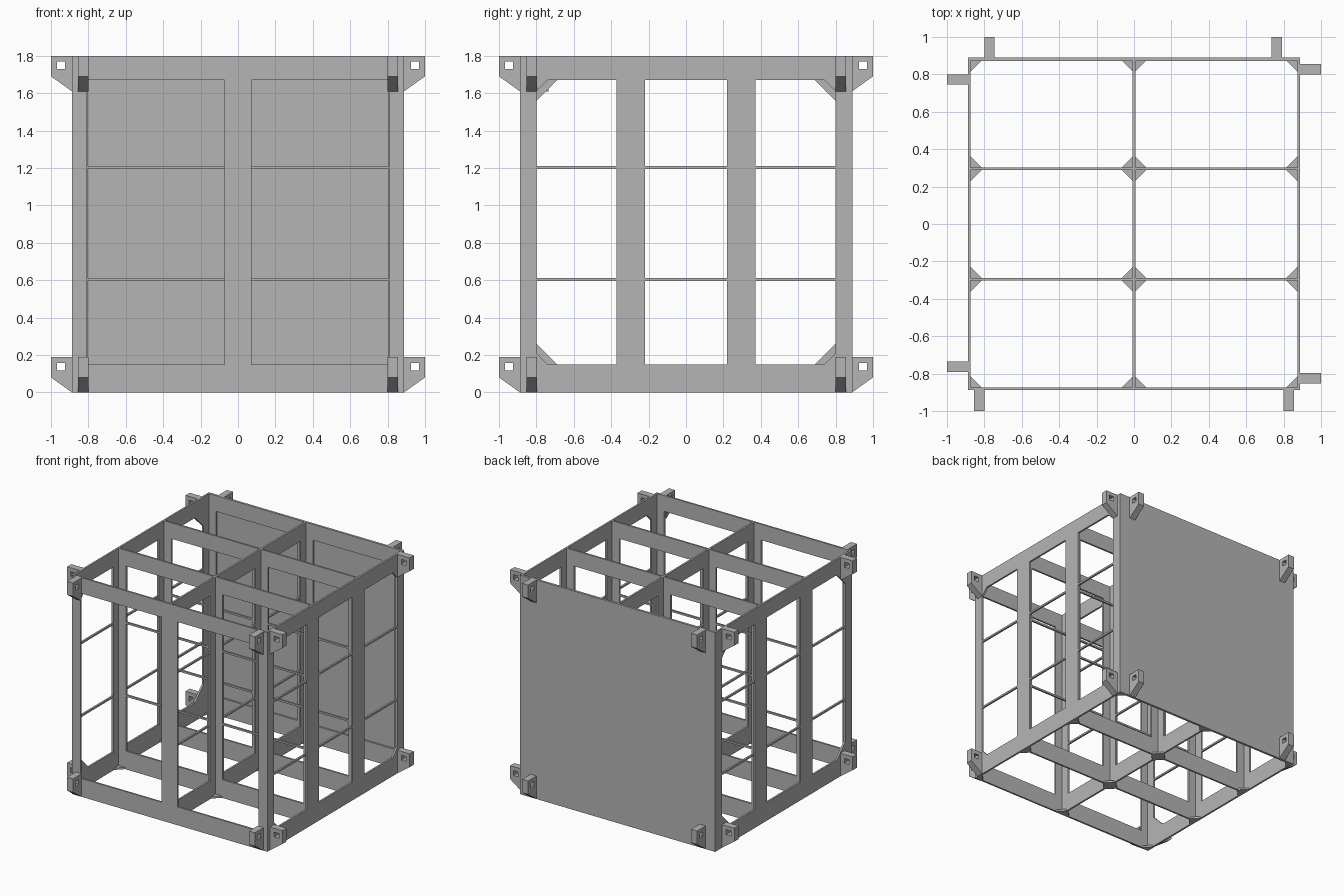
import bpy, bmesh
from math import radians
from mathutils import Matrix, Vector

cube = bpy.data.objects.get("Cube")
if cube:
    bpy.data.objects.remove(cube, do_unlink=True)

OUT, T, H = 0.888, 0.015, 1.8      # outer half width, sheet thickness, height
IN, HT = OUT - T, T / 2
BEAM_LOW, BEAM_TOP = 0.15, 1.67    # bottom and top beam edges
ROW = 0.295                        # offset of the cross partitions

grey = bpy.data.materials.new("Matte grey")
grey.use_nodes = True
grey.diffuse_color = (0.46, 0.46, 0.46, 1)
grey.node_tree.nodes["Principled BSDF"].inputs["Base Color"].default_value = grey.diffuse_color


def prism(name, faces, push, matrix=Matrix()):
    """Extrude a set of flat polygons along push and place the result."""
    bm = bmesh.new()
    for pts in faces:
        bm.faces.new([bm.verts.new(p) for p in pts])
    bmesh.ops.remove_doubles(bm, verts=bm.verts, dist=1e-4)
    bmesh.ops.recalc_face_normals(bm, faces=bm.faces)
    ext = bmesh.ops.extrude_face_region(bm, geom=bm.faces[:], use_keep_orig=True)
    moved = [g for g in ext["geom"] if isinstance(g, bmesh.types.BMVert)]
    bmesh.ops.translate(bm, verts=moved, vec=Vector(push))
    bmesh.ops.recalc_face_normals(bm, faces=bm.faces)
    mesh = bpy.data.meshes.new(name)
    bm.to_mesh(mesh)
    bm.free()
    mesh.transform(matrix)
    mesh.materials.append(grey)
    obj = bpy.data.objects.new(name, mesh)
    bpy.context.collection.objects.link(obj)
    return obj


def place(x=0, y=0, turn=0):
    return Matrix.Translation((x, y, 0)) @ Matrix.Rotation(radians(turn), 4, "Z")


def wall(name, us, matrix, bars=True):
    """Sheet with windows between every other pair of us, split by thin bars."""
    zs = [0, BEAM_LOW, BEAM_TOP, H]
    if bars:
        zs[2:2] = [0.597, 0.612, 1.195, 1.21]
    cells = []
    for i, (a, b) in enumerate(zip(us, us[1:])):
        for j, (c, d) in enumerate(zip(zs, zs[1:])):
            if not (i % 2 and j % 2):
                cells.append([(a, 0, c), (b, 0, c), (b, 0, d), (a, 0, d)])
    return prism(name, cells, (0, T, 0), matrix)


# Outer walls and the sheet closing the back
two = [-OUT, -0.81, -0.072, 0.072, 0.81, OUT]
three = [-IN, -0.8, -0.372, -0.218, 0.218, 0.372, 0.8, IN]
wall("front_wall", two, place(y=-OUT), bars=False)
wall("back_frame", two, place(y=IN - 0.002), bars=False)
sheet = [(-OUT, 0, 0), (OUT, 0, 0), (OUT, 0, H), (-OUT, 0, H)]
prism("back_sheet", [sheet], (0, 0.004, 0), place(y=OUT - 0.002))
wall("right_wall", three, place(x=OUT, turn=90))
wall("left_wall", three, place(x=-IN, turn=90))

# Inner partitions
wall("centre_partition", three, place(x=HT, turn=90))
for y in (-ROW, ROW):
    for turn, shift in ((0, -HT), (180, HT)):
        wall("cross_partition", [HT, 0.072, 0.805, IN], place(y=y + shift, turn=turn))


# Diagonal braces in the corners of the side windows
def braces(leg):
    tris = []
    for s in (-1, 1):
        for z, up in ((BEAM_LOW, 1), (BEAM_TOP, -1)):
            u = s * 0.8
            tris.append([(u, 0, z), (u - s * leg, 0, z), (u, 0, z + up * leg)])
    return tris


prism("right_window_braces", braces(0.06), (0, T, 0), place(x=OUT, turn=90))
prism("left_window_braces", braces(0.11), (0, T, 0), place(x=-IN, turn=90))

# Flat gussets in the floor corners of every bay
LEG = 0.058
gussets = []
for x0, x1 in ((-IN, -HT), (HT, IN)):
    for y0, y1 in ((-IN, -ROW - HT), (-ROW + HT, ROW - HT), (ROW + HT, IN)):
        for x, sx in ((x0, 1), (x1, -1)):
            for y, sy in ((y0, 1), (y1, -1)):
                gussets.append([(x, y, 0), (x + sx * LEG, y, 0), (x, y + sy * LEG, 0)])
prism("floor_gussets", gussets, (0, 0, T))

# Corner lugs with a square hole, in pairs at top and bottom of each side
outer = [(0, 0), (0, 0.19), (0.112, 0.19), (0.112, 0.08)]
hole = [(0.038, 0.118), (0.038, 0.158), (0.08, 0.158), (0.08, 0.118)]
sides = {"right": (0, 0.827, -0.825), "back": (90, -0.763, 0.773),
         "left": (180, -0.773, 0.763), "front": (270, -0.827, 0.827)}
for side, (turn, *offsets) in sides.items():
    for t in offsets:
        for z in (0, H - 0.19):
            quads = []
            for k in range(4):
                n = (k + 1) % 4
                ring = (outer[k], outer[n], hole[n], hole[k])
                quads.append([(OUT + d, t - 0.0275, z + h) for d, h in ring])
            prism(side + "_lug", quads, (0, 0.055, 0), place(turn=turn))
